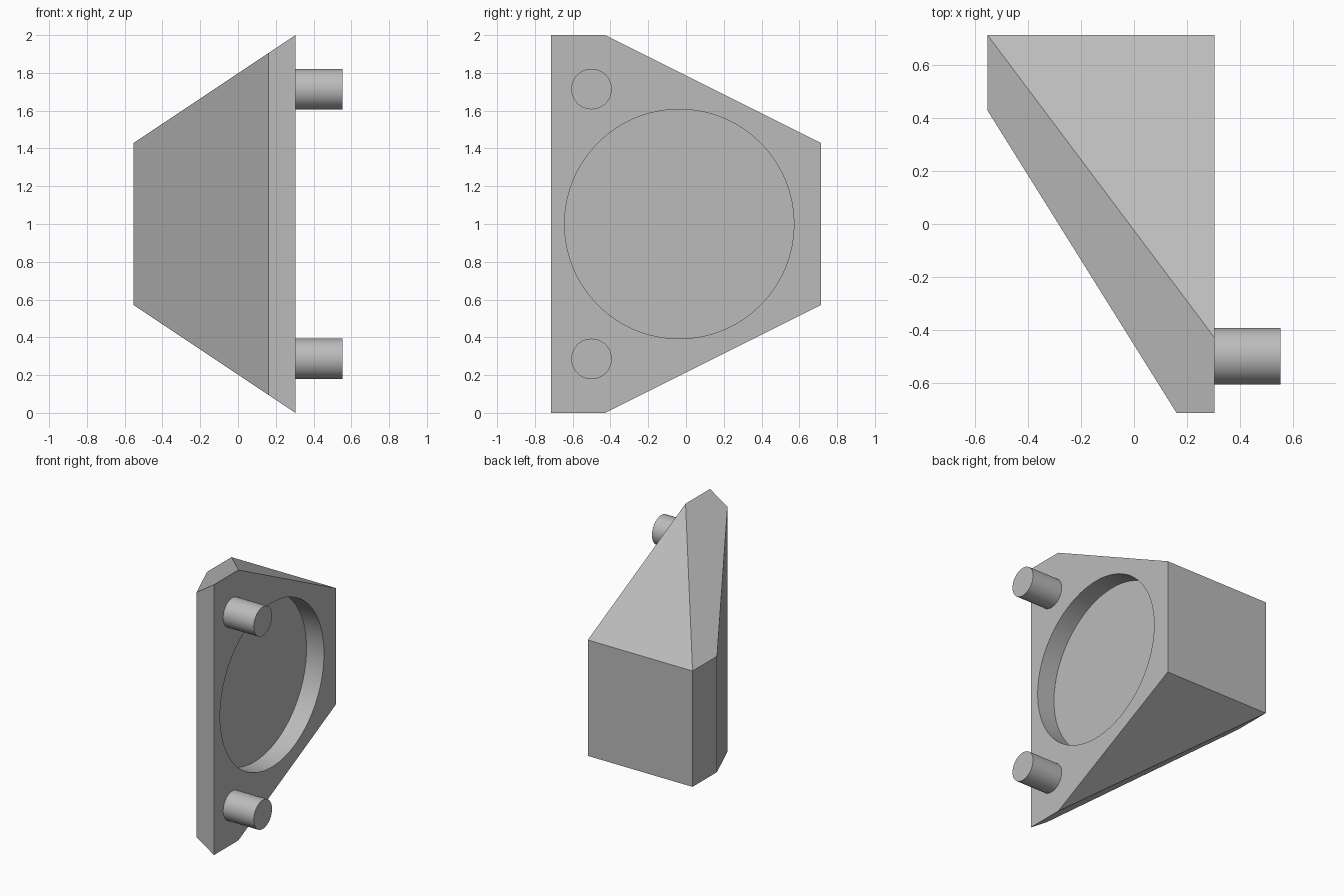
import bpy, bmesh, math
from mathutils import Matrix

cube = bpy.data.objects.get("Cube")
if cube:
    bpy.data.objects.remove(cube, do_unlink=True)

U = 1 / 7            # design unit
FACE_X = 2.125 * U   # flat mounting face

grey = bpy.data.materials.new("plain grey")
grey.use_nodes = True
colour = (0.5, 0.5, 0.5, 1)
grey.diffuse_color = colour
grey.node_tree.nodes["Principled BSDF"].inputs["Base Color"].default_value = colour


def add_object(name, bm):
    mesh = bpy.data.meshes.new(name)
    bmesh.ops.recalc_face_normals(bm, faces=bm.faces)
    bm.to_mesh(mesh)
    bm.free()
    mesh.materials.append(grey)
    obj = bpy.data.objects.new(name, mesh)
    bpy.context.collection.objects.link(obj)
    return obj


def add_cylinder(name, radius, x0, x1, y, z, sides):
    """Cylinder lying along x from x0 to x1."""
    bm = bmesh.new()
    place = Matrix.Translation(((x0 + x1) / 2, y, z)) @ Matrix.Rotation(math.pi / 2, 4, "Y")
    bmesh.ops.create_cone(bm, cap_ends=True, segments=sides, radius1=radius,
                          radius2=radius, depth=x1 - x0, matrix=place)
    return add_object(name, bm)


def smooth(obj):
    bpy.ops.object.select_all(action="DESELECT")
    obj.select_set(True)
    bpy.context.view_layer.objects.active = obj
    bpy.ops.object.shade_smooth_by_angle(angle=math.radians(30))


# Wedge body: upper corners mirrored about mid height, then wrapped in a hull
left_x = FACE_X - 6 * U
corners = [(left_x, 5 * U, 3 * U), (FACE_X, 5 * U, 3 * U),
           (FACE_X, -3 * U, 7 * U), (FACE_X, -5 * U, 7 * U),
           (FACE_X - U, -5 * U, 7 * U - U * 2 / 3), (left_x, 3 * U, 3 * U)]
bm = bmesh.new()
for x, y, h in corners:
    for side in (1, -1):
        bm.verts.new((x, y, 1 + side * h))
bmesh.ops.convex_hull(bm, input=bm.verts)
bmesh.ops.dissolve_limit(bm, angle_limit=math.radians(1), verts=bm.verts, edges=bm.edges)
body = add_object("wedge_body", bm)

# Round recess in the mounting face
cutter = add_cylinder("recess_cutter", 4.25 * U, FACE_X - U, FACE_X + U, -U / 4, 1, 96)
cutter.hide_render = True
cutter.hide_viewport = True
cut = body.modifiers.new("round_recess", "BOOLEAN")
cut.operation = "DIFFERENCE"
cut.solver = "EXACT"
cut.object = cutter
bpy.context.view_layer.update()
cut_mesh = bpy.data.meshes.new_from_object(
    body.evaluated_get(bpy.context.evaluated_depsgraph_get()))
body.modifiers.clear()
body.data = cut_mesh
bpy.data.objects.remove(cutter, do_unlink=True)
smooth(body)

# Locating pins
for name, side in (("upper_pin", 1), ("lower_pin", -1)):
    smooth(add_cylinder(name, 0.75 * U, FACE_X, FACE_X + 1.75 * U,
                        -3.5 * U, 1 + side * 5 * U, 48))
